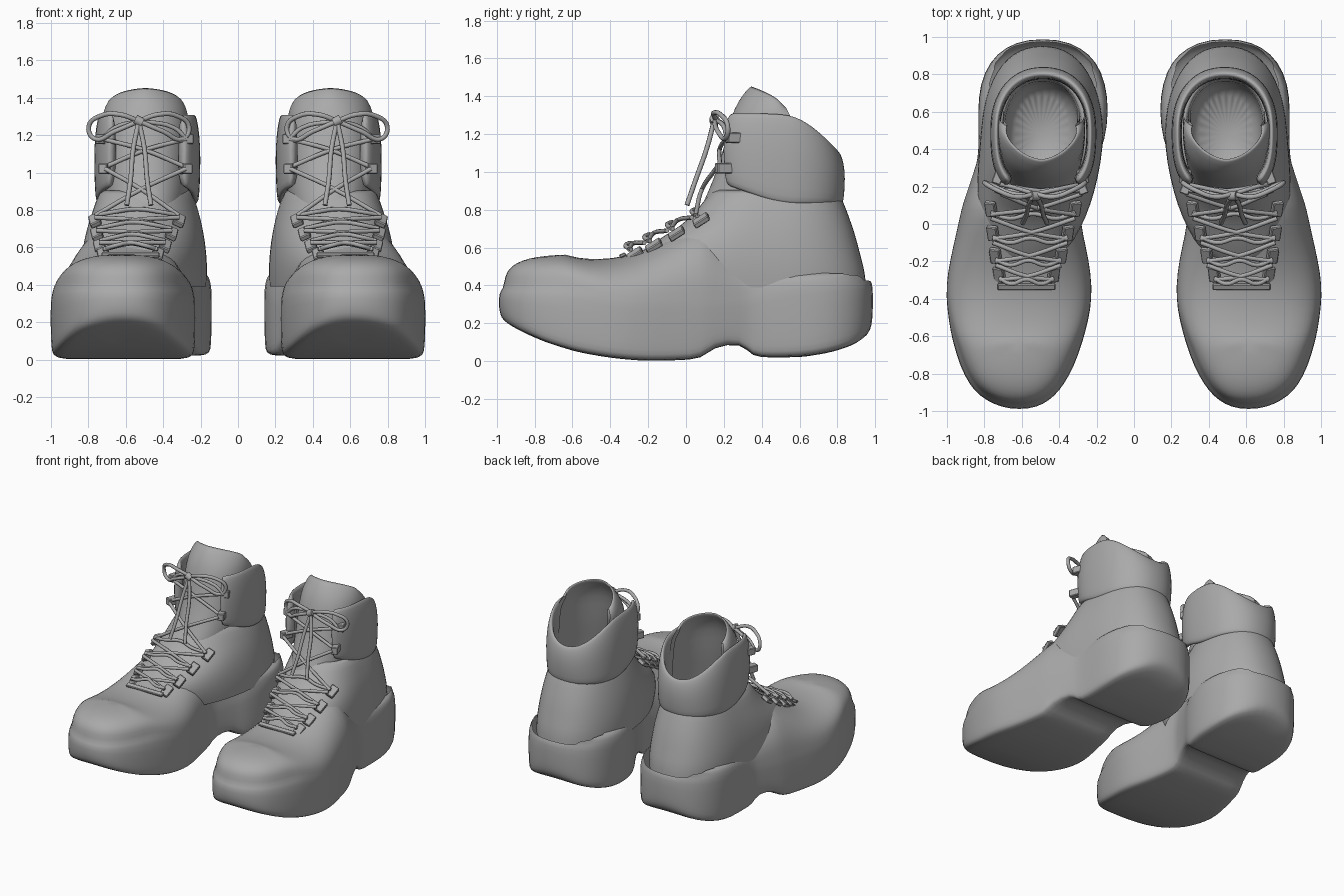
import bpy
import bmesh
from math import sin, cos, pi, radians, copysign
from mathutils import Matrix, Vector

if "Cube" in bpy.data.objects:
    bpy.data.objects.remove(bpy.data.objects["Cube"])

grey = bpy.data.materials.new("boot_grey")
grey.use_nodes = True
GREY = (0.4, 0.4, 0.4, 1)
grey.diffuse_color = GREY
grey.node_tree.nodes["Principled BSDF"].inputs["Base Color"].default_value = GREY


def finish(name, data, subdivide=0):
    """Link an object and mirror it, so each part makes both boots."""
    data.materials.append(grey)
    ob = bpy.data.objects.new(name, data)
    bpy.context.collection.objects.link(ob)
    if subdivide:
        mod = ob.modifiers.new("Smooth", "SUBSURF")
        mod.levels = mod.render_levels = subdivide
    ob.modifiers.new("Pair", "MIRROR").use_mirror_merge = False


def loft(name, rings, closed=True, start=False, end=False, loop=False, hidden=None):
    """Skin a list of equal rings with quads, dropping faces that are hidden."""
    n, m = len(rings[0]), len(rings)
    faces = []
    for i in range(m if loop else m - 1):
        for j in range(n if closed else n - 1):
            a, b, k = i * n, (i + 1) % m * n, (j + 1) % n
            faces.append((a + j, a + k, b + k, b + j))
    if start:
        faces.append(tuple(range(n))[::-1])
    if end:
        faces.append(tuple(range((m - 1) * n, m * n)))
    mesh = bpy.data.meshes.new(name)
    mesh.from_pydata([v for ring in rings for v in ring], [], faces)
    bm = bmesh.new()
    bm.from_mesh(mesh)
    bmesh.ops.remove_doubles(bm, verts=bm.verts[:], dist=1e-4)
    if hidden:
        bmesh.ops.delete(bm, context="FACES", geom=[
            f for f in bm.faces if hidden(f.calc_center_median())])
    bm.to_mesh(mesh)
    bm.free()
    mesh.shade_smooth()
    finish(name, mesh, 1)


def power(v, e):
    return copysign(abs(v) ** (2 / e), v)


def along(table, y):
    """Linear interpolation in (y, value) pairs."""
    if y <= table[0][0]:
        return table[0][1]
    for (y0, v0), (y1, v1) in zip(table, table[1:]):
        if y <= y1:
            return v0 + (v1 - v0) * (y - y0) / (y1 - y0)
    return table[-1][1]


def lace(name, paths, radius=0.012):
    curve = bpy.data.curves.new(name, "CURVE")
    curve.dimensions = "3D"
    curve.bevel_depth = radius
    curve.bevel_resolution = 2
    curve.resolution_u = 5
    curve.use_fill_caps = True
    for pts in paths:
        sp = curve.splines.new("BEZIER")
        sp.bezier_points.add(len(pts) - 1)
        for p, co in zip(sp.bezier_points, pts):
            p.co = co
            p.handle_left_type = p.handle_right_type = "AUTO"
    finish(name, curve)


def plates(name, items):
    """Small bevelled blocks: centre, size, tilt about x, roll about y, turn about z."""
    bm = bmesh.new()
    for centre, size, tilt, roll, turn in items:
        mat = (Matrix.Translation(centre) @ Matrix.Rotation(turn, 4, "Z")
               @ Matrix.Rotation(tilt, 4, "X") @ Matrix.Rotation(roll, 4, "Y")
               @ Matrix.Diagonal((*size, 1)))
        bmesh.ops.create_cube(bm, size=1, matrix=mat)
    bmesh.ops.bevel(bm, geom=bm.edges[:], offset=0.005, segments=1, affect="EDGES")
    mesh = bpy.data.meshes.new(name)
    bm.to_mesh(mesh)
    bm.free()
    finish(name, mesh)


# Foot: plan outline (y, inner x, outer x) and height curves along its length
PLAN = [(-.99, .56, .665), (-.965, .485, .75), (-.92, .425, .825), (-.86, .375, .88),
        (-.76, .32, .93), (-.66, .285, .96), (-.58, .26, .98), (-.45, .23, 1.0),
        (-.33, .225, 1.005), (-.2, .24, .985), (-.05, .275, .95), (.09, .295, .92),
        (.135, .285, .905), (.3, .225, .85), (.345, .195, .835), (.45, .155, .83),
        (.6, .135, .835), (.75, .15, .825), (.87, .2, .77), (.945, .285, .69),
        (.99, .40, .575)]
BOTTOM = [(-.99, .225), (-.92, .18), (-.76, .105), (-.58, .05), (-.4, .015), (-.2, 0),
          (.09, .01), (.135, .075), (.3, .1), (.345, .02), (.6, .02), (.8, .05),
          (.93, .1), (.99, .17)]
TOP = [(-.7, .56), (-.62, .565), (-.57, .54), (-.45, .54), (-.33, .555), (-.2, .6),
       (-.05, .68), (.09, .75), (.3, .62), (.5, .48)]
LIP = [(-.6, .38), (-.35, .31), (.3, .32), (.6, .4), (.9, .425)]
STEP = [(-.66, .065), (-.5, .01), (.6, .01), (.9, .035)]
ROUND = [(-.6, 2.9), (-.5, 2.3), (-.2, 2.05), (.3, 2.1), (.6, 4)]
outline = [(xr, y) for y, xl, xr in PLAN] + [(xl, y) for y, xl, xr in PLAN[::-1]]
spine = [(y, (xl + xr) / 2) for y, xl, xr in PLAN]


def foot_ring(scale, height):
    ring = []
    for x, y in outline:
        ya = max(-.62, min(.6, y))
        xa = along(spine, ya)
        s = scale(y)
        py = ya + (y - ya) * s
        ring.append((xa + (x - xa) * s, py, height(y, py)))
    return ring


def dome_ring(q):
    def height(y, py):
        e, lip = along(ROUND, y), along(LIP, y)
        return lip + (along(TOP, py) - lip) * (1 - q ** e) ** (1 / e)
    return foot_ring(lambda y: (1 - along(STEP, y)) * q, height)


rings = [foot_ring(lambda y, s=s: s, lambda y, py, d=d: along(BOTTOM, py) + d)
         for s, d in ((0, 0), (.5, 0), (.88, 0), (.97, .012), (.99, .05))]
rings += [foot_ring(lambda y: 1, lambda y, py, f=f: along(BOTTOM, py) * (1 - f)
                    + (along(LIP, y) - .01) * f) for f in (.45, .96)]
rings += [dome_ring(q) for q in (1, .975, .91, .8, .62, .36, 0)]
loft("foot_and_sole", rings,
     hidden=lambda c: c.z > .44 and c.y > .22 and abs(c.x - .49) < .27)

# Ankle upper: z, front y, back y, half width; final rings form the inside
LEVELS = [
    (.39, -.2, .955, .328), (.47, -.25, .95, .332), (.56, -.25, .925, .328),
    (.64, -.16, .905, .318), (.72, -.02, .88, .303), (.80, .06, .85, .28),
    (.90, .13, .81, .25), (.92, .17, .77, .21), (.75, .2, .76, .2), (.55, .22, .74, .18)]
SIDES = 28
rings = []
for z, yf, yb, hw in LEVELS:
    yc = max(.42, (yf + yb) / 2)
    ring = []
    for j in range(SIDES):
        a = 2 * pi * j / SIDES
        y = yc + (yb - yc if sin(a) > 0 else yc - yf) * power(sin(a), 2.3)
        cx = .49 + .115 * max(0, min(1, (.45 - y) / .9))
        ring.append((cx + hw * power(cos(a), 2.3), y, z))
    rings.append(ring)
loft("ankle_upper", rings, end=True)

# Padded collar, open at the front: height fraction, radius scale
PROFILE = [(0, .93), (.03, .985), (.15, 1.005), (.5, 1.025), (.78, 1), (.95, .95),
           (1, .91), (.96, .85), (.7, .83), (.35, .82), (.03, .82)]
rings = []
for i in range(29):
    a = radians(-144 + 288 * i / 28)
    e = 2.2 if cos(a) > 0 else 2.8
    x0 = .28 * power(sin(a), e)
    y0 = (.335 if cos(a) > 0 else .36) * power(cos(a), e)
    top = 1.315 - .2 * max(0, y0 / .33) ** 1.8
    low = .825 + .1 * max(0, -y0 / .3)
    rings.append([(.485 + x0 * r, .5 + y0 * r, low + (top - low) * f)
                  for f, r in PROFILE])
loft("padded_collar", rings, start=True, end=True)

# Tongue wrapping the front of the shin: z, front radius, half width, roundness
ROWS = [(.75, .45, .21, 2.3), (.85, .405, .228, 2.3), (.95, .36, .235, 2.3),
        (1.12, .30, .235, 2.3), (1.29, .265, .235, 2.2), (1.375, .225, .228, 1.9),
        (1.455, .165, .205, 1.6)]
rings = []
for inset, order in ((0, ROWS), (.025, ROWS[::-1])):
    for z, rf, hw, e in order:
        ring = []
        for i in range(21):
            t = -1 + i / 10
            a = radians(104 * t)
            lower = .11 * t * t * max(0, (z - 1.2) / .25)
            ring.append((.495 + (hw - inset) * power(sin(a), e),
                         .5 - (rf - inset) * power(cos(a), e), z - lower))
        rings.append(ring)
loft("tongue", rings, closed=False, loop=True)

# Eyelet rows up the instep: centre x, y, z, half width
EYES = [(.575, -.29, .58, .145), (.565, -.19, .625, .175),
        (.555, -.07, .69, .20), (.54, .06, .76, .225)]
HOOKS = [(.495, .19, 1.02, .215), (.50, .245, 1.18, .225)]
plates("lace_eyelets", [((x + s * w, y + .02, z - .015), (.06, .09, .03),
                         radians(32), s * .5, s * -.15)
                        for x, y, z, w in EYES for s in (-1, 1)])
plates("lace_hooks", [((x + s * w, y + .01, z), (.05, .085, .055), 0, 0, s * .35)
                      for x, y, z, w in HOOKS for s in (-1, 1)])
plates("toe_lace_plate", [((.575, -.335, .56), (.31, .035, .02), radians(25), 0, 0)])

# Lacing: a wavy bar at each eyelet row, then crossings up to the hooks
paths = []
for x, y, z, w in EYES:
    paths.append([(x - w, y, z + .01), (x - w * .55, y - .03, z + .03),
                  (x, y - .005, z + .045), (x + w * .55, y - .03, z + .03),
                  (x + w, y, z + .01)])
stops = EYES + HOOKS
for (x, y, z, w), (x2, y2, z2, w2) in zip(stops, stops[1:]):
    for s in (-1, 1):
        mid = Vector(((x + x2) / 2, (y + y2) / 2 - .04, (z + z2) / 2 + .02))
        paths.append([(x + s * w, y - .01, z + .01), mid, (x2 - s * w2, y2 - .03, z2)])
KNOT = Vector((.53, .16, 1.275))
x, y, z, w = HOOKS[-1]
for s in (-1, 1):
    paths.append([(x + s * w, y - .03, z), (x + s * w * .7, .2, z + .06), KNOT])
lace("lacing", paths)

# Bow: two loops and two hanging ends on each boot
paths = []
for s in (-1, 1):
    for steps in (((0, 0, 0), (.1, -.015, .035), (.2, .02, .03), (.268, .06, -.03),
                   (.235, .05, -.095), (.13, .005, -.055), (0, -.01, 0)),
                  ((0, -.01, 0), (.03, -.05, -.15), (.045, -.11, -.32), (.065, -.155, -.45))):
        paths.append([KNOT + Vector((s * dx, dy, dz)) for dx, dy, dz in steps])
lace("bow", paths, .013)
lace("bow_knot", [[KNOT + Vector((-.02, -.01, -.01)), KNOT + Vector((.02, -.01, .01))]], .026)
